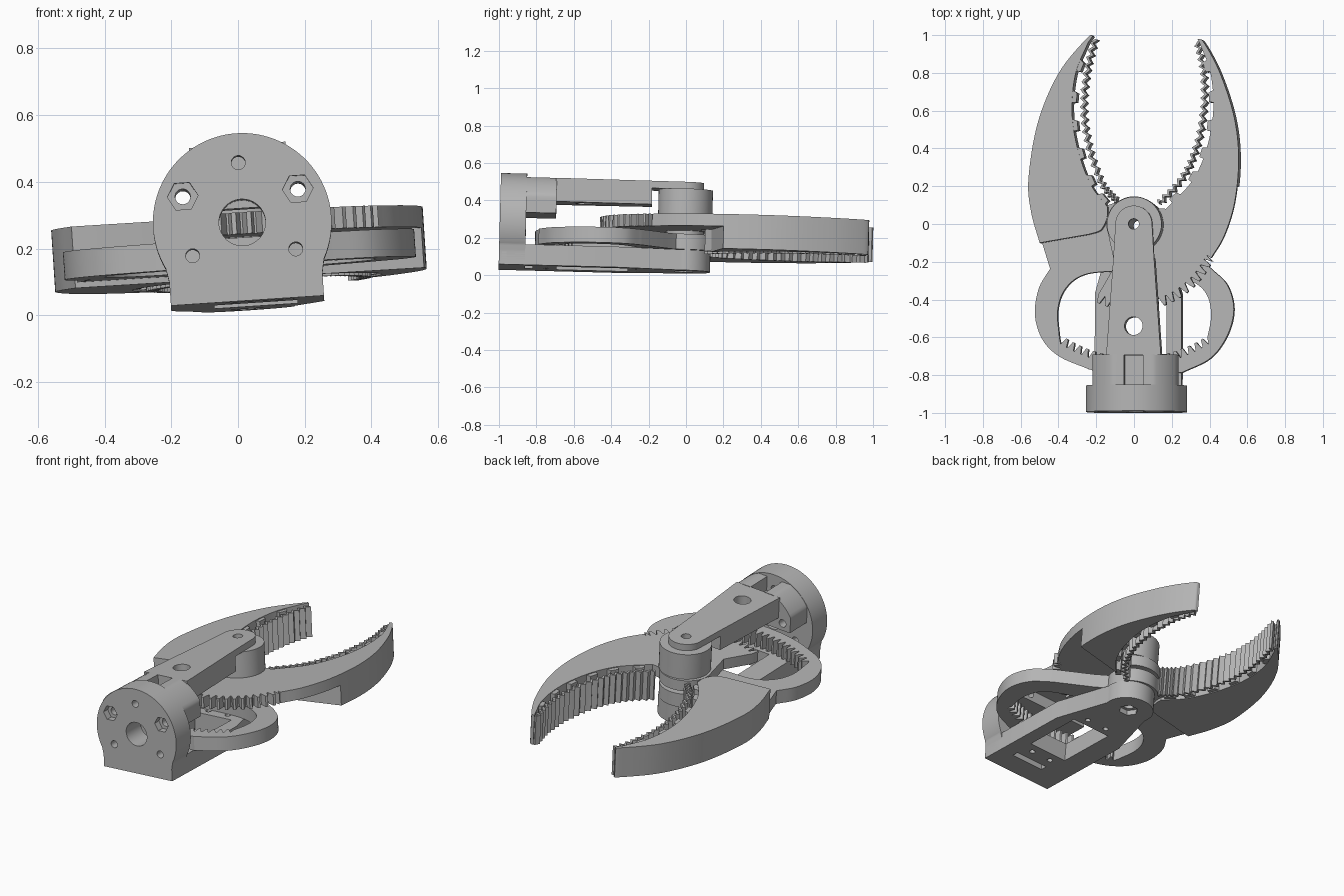
import bpy, bmesh, math
from math import sin, cos, radians, pi
from mathutils import Matrix, Vector, Euler

old = bpy.data.objects.get("Cube")
if old:
    bpy.data.objects.remove(old)

grey = bpy.data.materials.new("plastic_grey")
grey.use_nodes = True
GREY = (0.46, 0.46, 0.46, 1)
grey.diffuse_color = GREY
grey.node_tree.nodes["Principled BSDF"].inputs["Base Color"].default_value = GREY

# the whole gripper rests slightly rolled and pitched
POSE = Matrix.Translation((0.03, -0.012, 0.018)) @ Euler((radians(-1.5), radians(-3.8), 0)).to_matrix().to_4x4()
UPRIGHT = Matrix.Rotation(pi / 2, 4, 'X')


def slab(name, loops, lo, hi, upright=False):
    """Extrude an outline with holes; upright slabs run along y instead of z."""
    cu = bpy.data.curves.new(name, 'CURVE')
    cu.dimensions, cu.fill_mode = '2D', 'BOTH'
    cu.extrude = (hi - lo) / 2
    for loop in loops:
        sp = cu.splines.new('POLY')
        sp.points.add(len(loop) - 1)
        for p, co in zip(sp.points, loop):
            p.co = (co[0], co[1], 0, 1)
        sp.use_cyclic_u = True
    tmp = bpy.data.objects.new(name + "_tmp", cu)
    bpy.context.scene.collection.objects.link(tmp)
    dg = bpy.context.evaluated_depsgraph_get()
    me = bpy.data.meshes.new_from_object(tmp.evaluated_get(dg))
    bpy.data.objects.remove(tmp)
    bm = bmesh.new()
    bm.from_mesh(me)
    bmesh.ops.remove_doubles(bm, verts=bm.verts, dist=1e-5)
    bmesh.ops.recalc_face_normals(bm, faces=bm.faces)
    mid = (lo + hi) / 2
    place = Matrix.Translation((0, mid, 0)) @ UPRIGHT if upright else Matrix.Translation((0, 0, mid))
    bm.transform(POSE @ place)
    for f in bm.faces:
        f.smooth = True
    bm.to_mesh(me)
    bm.free()
    me.set_sharp_from_angle(angle=radians(28))
    me.materials.clear()
    me.materials.append(grey)
    ob = bpy.data.objects.new(name, me)
    bpy.context.scene.collection.objects.link(ob)
    return ob


def arc(r, a0, a1, n=32, c=(0, 0)):
    return [(c[0] + r * cos(radians(a0 + (a1 - a0) * i / n)),
             c[1] + r * sin(radians(a0 + (a1 - a0) * i / n))) for i in range(n + 1)]


def circle(x, y, r, n=32):
    return arc(r, 0, 360, n, (x, y))[:-1]


def rect(x0, y0, x1, y1):
    return [(x0, y0), (x1, y0), (x1, y1), (x0, y1)]


def smooth(pts, n=8):
    """Catmull-Rom curve through a few points."""
    p = [Vector(q) for q in pts]
    p = [2 * p[0] - p[1]] + p + [2 * p[-1] - p[-2]]
    out = []
    for a, b, c, d in zip(p, p[1:], p[2:], p[3:]):
        for i in range(n):
            t = i / n
            out.append(0.5 * (2 * b + (c - a) * t + (2 * a - 5 * b + 4 * c - d) * t * t
                              + (3 * b - a - 3 * c + d) * t ** 3))
    return out + [p[-2]]


def teeth(root, tip, a0, a1, n):
    """Row of trapezoid gear teeth along an arc about the pivot."""
    out, step = [], (a1 - a0) / n
    for i in range(n):
        for f, r in ((0.05, root), (0.32, tip), (0.62, tip), (0.9, root)):
            a = radians(a0 + (i + f) * step)
            out.append((r * cos(a), r * sin(a)))
    return out


def shift(pts):
    return [(p[0] - 0.012, p[1] + 0.005) for p in pts]


# ---- base frame with motor opening
half = [(0.23, -0.975), (0.23, -0.36)]
base = half + arc(0.14, -10, 190, 24) + [(-x, y) for x, y in reversed(half)]
opening = rect(-0.1, -0.68, 0.15, -0.3)
screws = [circle(x, y, 0.016, 12) for x in (-0.04, 0.09) for y in (-0.74, -0.25)]
shaft = circle(0, 0, 0.03, 16)
slab("base_frame", [base, opening, shaft] + screws, 0.03, 0.11)
slab("base_underside", [base, opening, circle(0, 0, 0.055, 6), rect(-0.07, -0.86, 0.14, -0.81)] + screws, 0, 0.03)

# ---- round mounting plate with bolt holes and nut pockets
MID = 0.235
plate = [(-0.23, 0), (0.23, 0)] + smooth([(0.23, 0.07), (0.238, 0.112)], 4) + arc(0.268, -27, 207, 64, (0, MID)) + smooth([(-0.238, 0.112), (-0.23, 0.07)], 4)
bolts = [circle(0, 0.415, 0.021, 20)] + [circle(s * 0.155, 0.145, 0.021, 20) for s in (-1, 1)]
nuts = [(s * 0.173, 0.325) for s in (-1, 1)]
bore = circle(0, MID, 0.07)
slab("mount_plate_front", [plate, bore] + bolts + [circle(x, z, 0.046, 6) for x, z in nuts], -0.99, -0.95, True)
nut_holes = [circle(x, z, 0.023, 20) for x, z in nuts]
slab("mount_plate_back", [plate, bore] + bolts + nut_holes, -0.95, -0.85, True)

# ---- collar behind the plate, with a notch on top
crown = [(max(-0.225, min(0.225, x)), min(z, 0.478)) for x, z in arc(0.266, 10, 170, 48, (0, MID))]
right_half = [p for p in crown if p[0] > 0.05]
left_half = [p for p in crown if p[0] < -0.05]
collar = right_half + [(0.05, 0.478), (0.05, 0.39), (-0.05, 0.39), (-0.05, 0.478)] + left_half
slab("mount_collar", [collar] + nut_holes, -0.85, -0.69, True)

# ---- top arm reaching to the pivot
slab("top_arm", [[(-0.145, -0.695), (0.145, -0.695), (0.108, -0.18), (-0.108, -0.18)],
                 circle(0, -0.54, 0.048)], 0.35, 0.476)
slab("top_arm_tip", [[(-0.108, -0.18), (0.108, -0.18)] + arc(0.097, 0, 180), circle(0, 0, 0.028, 20)], 0.437, 0.476)
slab("pivot_hub", [circle(0, 0, 0.145, 48), shaft], 0.283, 0.437)
slab("pivot_lower_hub", [circle(0, 0, 0.1, 32), shaft], 0.1, 0.283)

# ---- left-hand claw (-x side) and its lower ring gear
JAW_LOW, JAW_TOP = 0.095, 0.28
outer_a = smooth([(-0.22, 0.995), (-0.25, 0.985), (-0.4, 0.8), (-0.51, 0.54), (-0.56, 0.24), (-0.545, 0.06), (-0.5, -0.1)])
inner_a = smooth([(-0.14, 0.09), (-0.23, 0.21), (-0.3, 0.4), (-0.33, 0.6), (-0.31, 0.8), (-0.245, 0.96)])
step_a = smooth([(-0.24, -0.055), (-0.18, -0.035), (-0.15, 0.01), (-0.14, 0.05)], 4)
slab("claw_a", [shift(outer_a + step_a + inner_a)], JAW_LOW, JAW_TOP)

ring_left = smooth([(-0.45, -0.235), (-0.51, -0.34), (-0.53, -0.48), (-0.49, -0.61), (-0.4, -0.7), (-0.25, -0.765)])
ring_right = smooth([(0.25, -0.785), (0.4, -0.71), (0.49, -0.59), (0.525, -0.45), (0.49, -0.32), (0.4, -0.23)])
ring = [(-0.495, -0.09)] + ring_left + arc(0.805, 254, 284, 10) + ring_right + [(0.2, -0.1)] + arc(0.145, -20, 120) + [(-0.3, 0.05), (-0.5, 0.02)]
window = smooth([(0.385, -0.6), (0.405, -0.48), (0.38, -0.37), (0.3, -0.3), (0.15, -0.25), (-0.15, -0.25),
                 (-0.29, -0.275), (-0.375, -0.35), (-0.41, -0.46), (-0.4, -0.6)], 6)
slab("ring_gear", [shift(ring), shift(window + teeth(0.745, 0.705, 238, 302, 20)), shaft], 0.112, 0.195)

# ---- right-hand claw (+x side) and its upper gear sector
outer_b = smooth([(0.41, -0.18), (0.48, -0.06), (0.535, 0.12), (0.555, 0.35), (0.53, 0.57), (0.455, 0.8), (0.37, 0.96), (0.335, 0.98)])
inner_b = smooth([(0.35, 0.95), (0.405, 0.8), (0.42, 0.6), (0.385, 0.4), (0.31, 0.23), (0.17, 0.08)])
sector = teeth(0.415, 0.46, -117, -26, 16) + [(0.42, -0.2), (0.385, -0.165)]
upper = outer_b + inner_b + arc(0.146, 35, 200) + [(-0.1, -0.22)] + sector
slab("claw_b_gear", [shift(upper), shaft], 0.215, JAW_TOP)
low_outer = [p for p in outer_b if p.y > 0.2]
low_inner = [p for p in inner_b if p.y > 0.12]
slab("claw_b_lower", [shift(low_outer + low_inner)], JAW_LOW, 0.215)


# ---- wavy grip strips and the tabs holding them to the claws
def grip(name, pts, edge, side):
    line, n = smooth(pts, 40), 92
    front, back = [], []
    for i in range(n):
        k = i * (len(line) - 2) // (n - 1)
        t = (line[k + 1] - line[k]).normalized()
        nrm = Vector((-t.y, t.x))
        wave = (0, 0.011, 0, -0.011)[i % 4]
        front.append(line[k] + nrm * (wave + 0.008))
        back.append(line[k] + nrm * (wave - 0.008))
    slab(name + "_strip", [shift(front + back[::-1])], JAW_LOW - 0.005, JAW_TOP - 0.01)
    for j in range(6):
        k = int((0.08 + 0.15 * j) * len(edge))
        t = (edge[k + 1] - edge[k]).normalized()
        nrm = Vector((side, 0))
        nrm = (nrm - t * nrm.dot(t)).normalized()
        c = edge[k]
        tab = [c - t * 0.035 - nrm * 0.01, c + t * 0.035 - nrm * 0.01,
               c + t * 0.02 + nrm * 0.024, c - t * 0.03 + nrm * 0.024]
        slab(f"{name}_tab_{j + 1}", [shift(tab)], JAW_LOW + 0.005, JAW_TOP - 0.005)


grip("grip_a", [(-0.09, 0.12), (-0.17, 0.21), (-0.24, 0.4), (-0.27, 0.6), (-0.255, 0.8), (-0.21, 0.985)], inner_a, 1)
grip("grip_b", [(0.13, 0.11), (0.25, 0.24), (0.325, 0.4), (0.365, 0.6), (0.365, 0.8), (0.33, 0.97)], inner_b[::-1], -1)
